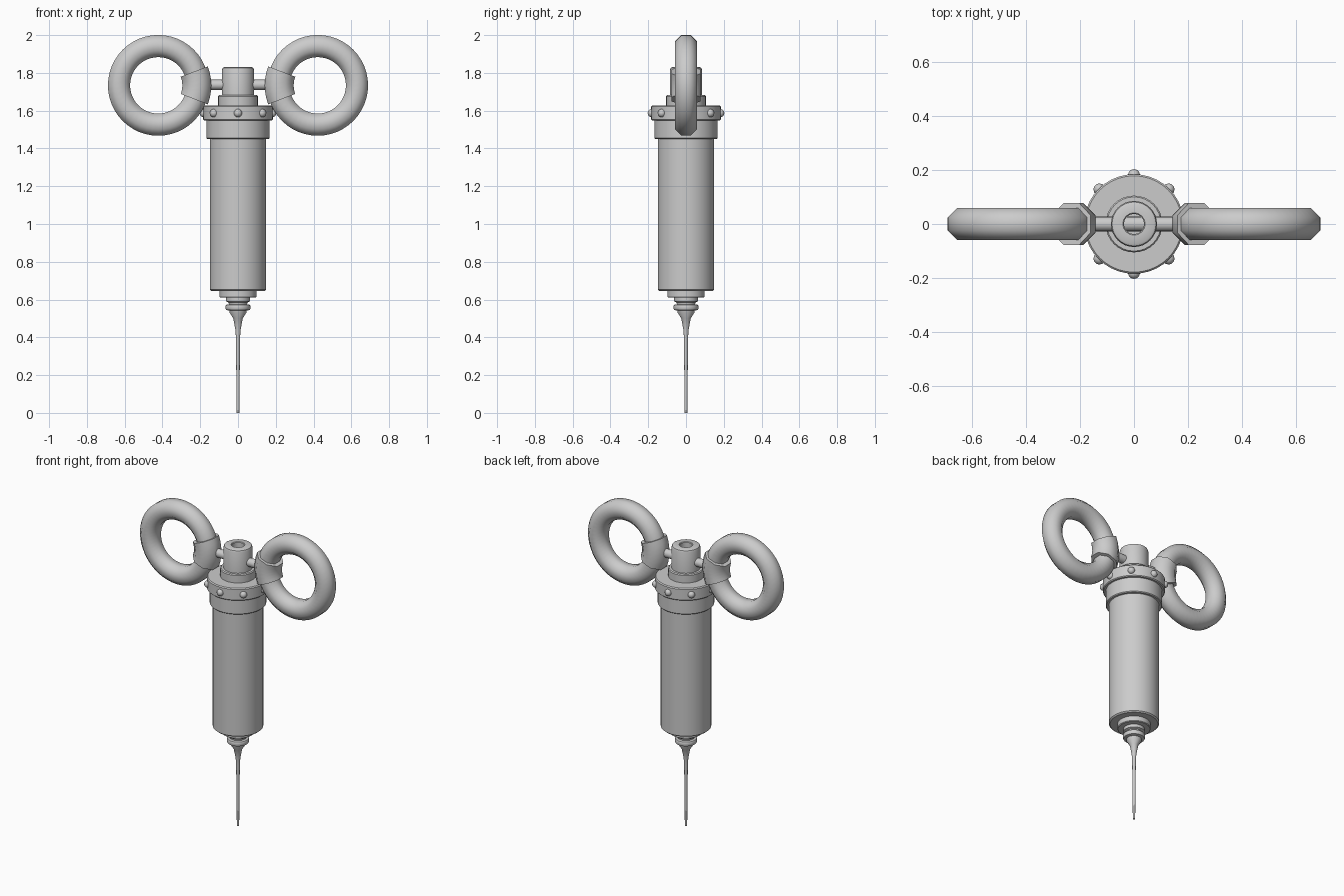
import bpy, bmesh
from math import cos, sin, pi, radians
from mathutils import Vector, Matrix

if "Cube" in bpy.data.objects:
    bpy.data.objects.remove(bpy.data.objects["Cube"])


def finish(bm, name, angle=35):
    bmesh.ops.recalc_face_normals(bm, faces=bm.faces)
    me = bpy.data.meshes.new(name)
    bm.to_mesh(me)
    bm.free()
    ob = bpy.data.objects.new(name, me)
    bpy.context.collection.objects.link(ob)
    bpy.ops.object.select_all(action='DESELECT')
    ob.select_set(True)
    bpy.context.view_layer.objects.active = ob
    bpy.ops.object.shade_smooth_by_angle(angle=radians(angle))
    return ob


def lathe(name, profile, n=32):
    """Revolve (radius, z) points about z; both ends are capped."""
    bm = bmesh.new()
    rings = [[bm.verts.new((r * cos(2 * pi * i / n), r * sin(2 * pi * i / n), z))
              for i in range(n)] for r, z in profile]
    for a, b in zip(rings, rings[1:]):
        for i in range(n):
            j = (i + 1) % n
            bm.faces.new((a[i], a[j], b[j], b[i]))
    bm.faces.new(rings[0])
    bm.faces.new(rings[-1])
    return finish(bm, name)


def ring_tube(name, centre, major, minor, start, end, steps, sides=8):
    """Octagonal tube swept round a circle in the xz plane."""
    bm = bmesh.new()
    closed = abs(end - start - 2 * pi) < 1e-5
    rows = []
    for k in range(steps if closed else steps + 1):
        a = start + (end - start) * k / steps
        row = []
        for s in range(sides):
            t = 2 * pi * (s + 0.5) / sides
            d = major + minor * cos(t)
            row.append(bm.verts.new(centre + Vector((d * cos(a), minor * sin(t), d * sin(a)))))
        rows.append(row)
    pairs = list(zip(rows, rows[1:])) + ([(rows[-1], rows[0])] if closed else [])
    for a, b in pairs:
        for s in range(sides):
            t = (s + 1) % sides
            bm.faces.new((a[s], a[t], b[t], b[s]))
    if not closed:
        bm.faces.new(rows[0])
        bm.faces.new(rows[-1])
    return finish(bm, name, 50)


# needle with flared hub
lathe("needle", [(0.007, 0), (0.011, 0.40), (0.014, 0.44), (0.025, 0.50),
                 (0.044, 0.53), (0.046, 0.55)], 20)
# nozzle fittings
lathe("nozzle", [(0.04, 0.54), (0.062, 0.545), (0.065, 0.55), (0.065, 0.567), (0.062, 0.572),
                 (0.048, 0.575), (0.05, 0.585), (0.063, 0.59), (0.063, 0.612)])
lathe("nozzle_flange", [(0.094, 0.61), (0.098, 0.614), (0.098, 0.66)])

# barrel
lathe("barrel", [(0.141, 0.645), (0.149, 0.652), (0.149, 1.46)], 40)

# collars
lathe("lower_collar", [(0.162, 1.45), (0.167, 1.455), (0.167, 1.56)], 40)
lathe("stud_collar", [(0.179, 1.548), (0.184, 1.553), (0.184, 1.622), (0.178, 1.628)], 40)
lathe("neck", [(0.105, 1.62), (0.105, 1.676), (0.100, 1.682)])

# hollow top cap
lathe("top_cap", [(0.085, 1.67), (0.085, 1.815), (0.081, 1.826), (0.073, 1.83),
                  (0.041, 1.83), (0.037, 1.826), (0.037, 1.70)])

# round studs
bm = bmesh.new()
for k in range(8):
    a = k * pi / 4
    bmesh.ops.create_uvsphere(bm, u_segments=12, v_segments=8, radius=0.022, matrix=Matrix.Translation(
        (0.181 * cos(a), 0.181 * sin(a), 1.587)))
finish(bm, "studs", 60)

# cross rod
bm = bmesh.new()
bmesh.ops.create_cone(bm, cap_ends=True, segments=16, radius1=0.027, radius2=0.027, depth=0.36,
                      matrix=Matrix.Translation((0, 0, 1.737)) @ Matrix.Rotation(pi / 2, 4, 'Y'))
finish(bm, "cross_rod")

# finger rings and their sleeves
for side, label in ((-1, "left"), (1, "right")):
    c = Vector((side * 0.422, 0, 1.734))
    ring_tube(label + "_finger_ring", c, 0.208, 0.0635, 0, 2 * pi, 48)
    mid = 0 if side < 0 else pi
    ring_tube(label + "_sleeve", c, 0.204, 0.083, mid - radians(21), mid + radians(21), 6)
